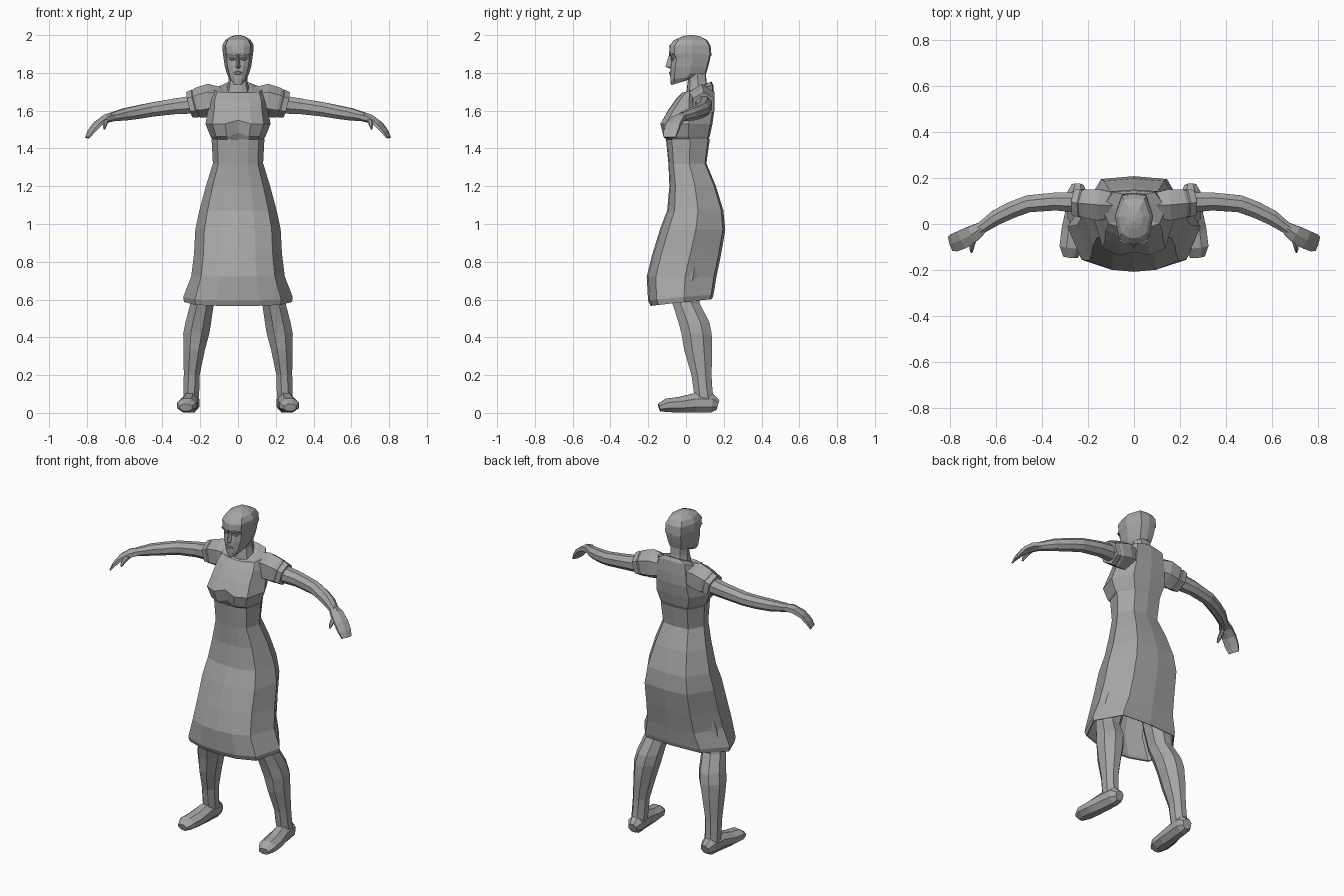
import bpy, bmesh, math
from mathutils import Vector

grey = bpy.data.materials.new("warm_grey")
grey.diffuse_color = (0.38, 0.38, 0.38, 1)

# Half outline of the body section, front centre to back centre
HALF = [(0, -1), (.40, -.95), (.79, -.74), (1, .1), (.64, .93), (0, 1)]
SECTION = HALF + [(-u, v) for u, v in HALF[-2:0:-1]]


def skin(name, rings, caps=True, mirror=False, wall=0):
    """Join matching rings of points into one flat shaded mesh."""
    bm = bmesh.new()
    loops = [[bm.verts.new(p) for p in ring] for ring in rings]
    n = len(loops[0])
    for a, b in zip(loops, loops[1:]):
        for i in range(n):
            j = (i + 1) % n
            bm.faces.new((a[i], a[j], b[j], b[i]))
    if caps:
        bm.faces.new(loops[0])
        bm.faces.new(loops[-1])
    bmesh.ops.recalc_face_normals(bm, faces=bm.faces)
    mesh = bpy.data.meshes.new(name)
    bm.to_mesh(mesh)
    bm.free()
    mesh.materials.append(grey)
    ob = bpy.data.objects.new(name, mesh)
    bpy.context.collection.objects.link(ob)
    if wall:
        mod = ob.modifiers.new("wall", 'SOLIDIFY')
        mod.thickness = wall
        mod.offset = -1
    if mirror:
        ob.modifiers.new("mirror", 'MIRROR').use_mirror_merge = False
    return ob


def body_ring(z, w, front, back, tilt=0, cleft=0):
    """Level section; tilt lifts the back, cleft pushes the front centre in."""
    mid, r = (front + back) / 2, (back - front) / 2
    pts = [Vector((u * w, mid + v * r, z + v * tilt / 2)) for u, v in SECTION]
    pts[0] += Vector((0, cleft, cleft))
    return pts


def body(name, table, **kw):
    return skin(name, [body_ring(*row) for row in table], **kw)


def tube(name, table, sides=8, upright=False, mirror=True):
    """Limb through rows of x, y, z, half width, half height."""
    pts = [Vector(r[:3]) for r in table]
    k = 1 / math.cos(math.pi / sides)
    rings = []
    for i, row in enumerate(table):
        d = (pts[min(i + 1, len(pts) - 1)] - pts[max(i - 1, 0)]).normalized()
        if upright:
            side, up = Vector((1, 0, 0)), Vector((0, 1, 0))
        else:
            side = d.cross(Vector((0, 0, 1))).normalized()
            up = side.cross(d)
        ring = []
        for s in range(sides):
            a = 2 * math.pi * (s + .5) / sides
            ring.append(pts[i] + side * row[3] * k * math.cos(a) + up * row[4] * k * math.sin(a))
        rings.append(ring)
    return skin(name, rings, mirror=mirror)


# Dress: open skirt rising to the waist
body("skirt", [
    (.587, .278, -.18, .13, .035), (.612, .282, -.193, .138, .03),
    (.72, .24, -.20, .153), (.84, .225, -.17, .178), (.97, .218, -.13, .20),
    (1.07, .197, -.092, .19), (1.20, .162, -.08, .15), (1.32, .125, -.085, .10),
    (1.45, .132, -.098, .118)], caps=False, wall=.008)

# Bodice with overhanging bust and scooped neckline
body("bodice", [
    (1.44, .13, -.095, .115), (1.462, .145, -.125, .125, 0, .02),
    (1.53, .172, -.143, .14, 0, .02), (1.60, .16, -.10, .15, 0, .01),
    (1.66, .155, -.055, .15), (1.715, .14, -.02, .145, .04),
    (1.72, .078, -.008, .135, .07)])

# Short sleeves with a turned cuff
tube("sleeve", [(.09, .08, 1.655, .055, .06), (.15, .083, 1.655, .068, .076),
                (.21, .088, 1.642, .062, .07), (.225, .089, 1.638, .055, .064),
                (.23, .09, 1.637, .06, .066), (.258, .092, 1.63, .056, .06)], 6)

# Neck and head
body("neck", [(1.65, .075, .0, .12), (1.72, .058, .005, .115), (1.76, .05, .01, .108),
              (1.81, .05, .0, .105)])
body("head", [
    (1.75, .028, -.08, .02, .03), (1.775, .05, -.083, .08, .02),
    (1.80, .06, -.084, .108), (1.835, .07, -.082, .118), (1.875, .076, -.076, .128),
    (1.902, .080, -.09, .132), (1.945, .080, -.086, .127), (1.975, .066, -.06, .108),
    (1.992, .038, -.02, .075), (2.0, .012, .01, .04)])

# Hair cap, a thin shell over the crown
body("hair_cap", [
    (1.915, .083, -.090, .135, -.05), (1.945, .083, -.088, .130),
    (1.974, .068, -.062, .111), (1.992, .039, -.021, .077), (2.0, .013, .01, .04)], caps=False)

# Nose wedge, lips, eyes and brows
skin("nose", [[(-w, -.07, z), (0, y, z), (w, -.07, z)] for z, w, y in
              [(1.90, .008, -.088), (1.85, .013, -.104), (1.832, .018, -.108), (1.824, .012, -.088)]])
tube("lips", [(-.026, -.074, 1.797, .003, .003), (-.01, -.084, 1.80, .006, .008),
              (.01, -.084, 1.80, .006, .008), (.026, -.074, 1.797, .003, .003)], 6, mirror=False)
tube("eye", [(.014, -.073, 1.872, .003, .003), (.03, -.073, 1.874, .006, .008),
             (.047, -.066, 1.875, .003, .003)], 6)
tube("brow", [(.010, -.086, 1.893, .004, .005), (.034, -.084, 1.90, .004, .005),
              (.060, -.069, 1.898, .003, .003)], 4)

# Arms sweeping forward to the hands
tube("arm", [
    (.18, .088, 1.642, .044, .05), (.26, .094, 1.63, .043, .046),
    (.34, .098, 1.622, .039, .041), (.46, .088, 1.605, .037, .037),
    (.53, .062, 1.592, .036, .035), (.60, .028, 1.58, .033, .032),
    (.675, -.025, 1.565, .024, .022)])
tube("hand", [
    (.66, -.015, 1.568, .025, .022), (.70, -.042, 1.558, .036, .02),
    (.745, -.066, 1.528, .041, .015), (.778, -.08, 1.488, .04, .011),
    (.797, -.086, 1.457, .032, .006)], 6)
tube("thumb", [(.69, -.05, 1.555, .012, .014), (.703, -.085, 1.537, .012, .013),
               (.706, -.108, 1.52, .009, .01), (.707, -.122, 1.503, .004, .005)], 6)

# Legs, continued up under the skirt
tube("leg", [
    (.11, .03, .90, .085, .09), (.165, .0, .70, .07, .078), (.19, .0, .58, .062, .072),
    (.21, .042, .48, .068, .082), (.221, .056, .42, .069, .08), (.232, .065, .33, .056, .074),
    (.245, .082, .20, .042, .053), (.247, .09, .12, .042, .05), (.25, .1, .05, .04, .05)],
    upright=True)

# Feet, toes turned slightly outwards
tube("foot", [
    (.245, .168, .042, .026, .028), (.247, .135, .052, .043, .05), (.255, .05, .053, .044, .052),
    (.264, -.03, .043, .052, .042), (.272, -.10, .04, .052, .036), (.276, -.142, .028, .032, .02)])
